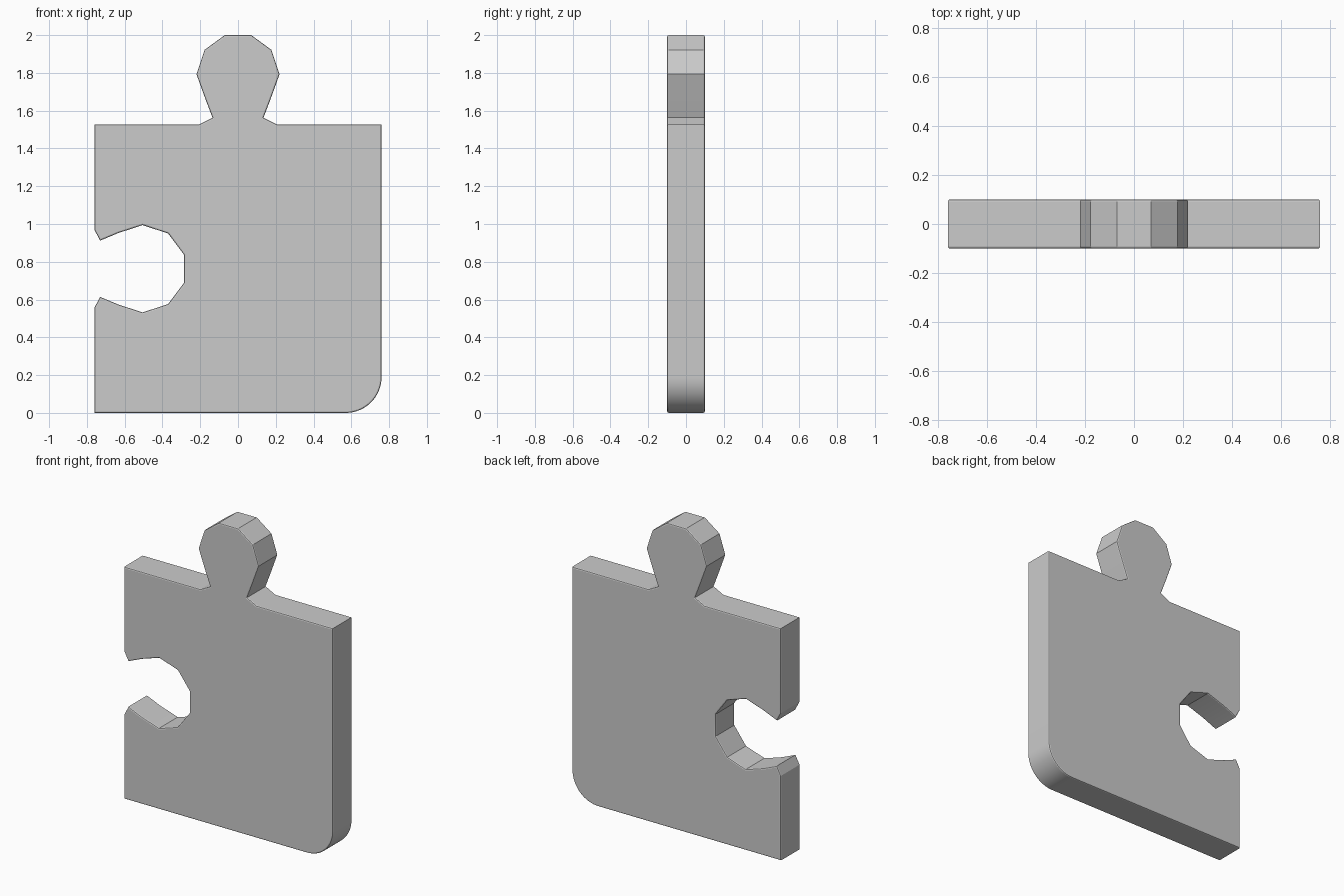
import bpy, bmesh, math

if "Cube" in bpy.data.objects:
    bpy.data.objects.remove(bpy.data.objects["Cube"])

HALF, TOP, THICK, R = 0.76, 1.527, 0.2, 0.19
NOTCH_Z = 0.763

# knob: right half from the top edge up, then mirrored
knob = [(0.205, TOP), (0.135, 1.563), (0.172, 1.66), (0.22, 1.793), (0.177, 1.922), (0.07, 2.0)]
knob += [(-x, z) for x, z in reversed(knob)]

# socket: upper half from the left edge inward, then mirrored
half = [(-HALF, 0.206), (-0.73, 0.149), (-0.632, 0.19), (-0.505, 0.231), (-0.37, 0.187), (-0.285, 0.073)]
socket = [(x, NOTCH_Z + d) for x, d in half] + [(x, NOTCH_Z - d) for x, d in reversed(half)]

# rounded lower right corner
N = 16
corner = [(HALF - R + R * math.sin(a), R - R * math.cos(a))
          for a in (math.pi / 2 * i / N for i in range(N + 1))]

outline = corner + [(HALF, TOP)] + knob + [(-HALF, TOP)] + socket + [(-HALF, 0)]

# extrude the outline into a slab
bm = bmesh.new()
front = bm.faces.new([bm.verts.new((x, -THICK / 2, z)) for x, z in outline])
ext = bmesh.ops.extrude_face_region(bm, geom=[front], use_keep_orig=True)
verts = [g for g in ext["geom"] if isinstance(g, bmesh.types.BMVert)]
bmesh.ops.translate(bm, verts=verts, vec=(0, THICK, 0))
bmesh.ops.recalc_face_normals(bm, faces=bm.faces)

# small bevel around the front and back rims
rims = [e for e in bm.edges if abs(e.verts[0].co.y - e.verts[1].co.y) < 1e-5]
bmesh.ops.bevel(bm, geom=rims, offset=0.008, segments=2, profile=0.5, affect='EDGES')
bmesh.ops.recalc_face_normals(bm, faces=bm.faces)

mesh = bpy.data.meshes.new("puzzle_piece")
bm.to_mesh(mesh)
bm.free()
piece = bpy.data.objects.new("puzzle_piece", mesh)
bpy.context.collection.objects.link(piece)
bpy.context.view_layer.objects.active = piece
piece.select_set(True)
bpy.ops.object.shade_smooth_by_angle(angle=math.radians(20))
